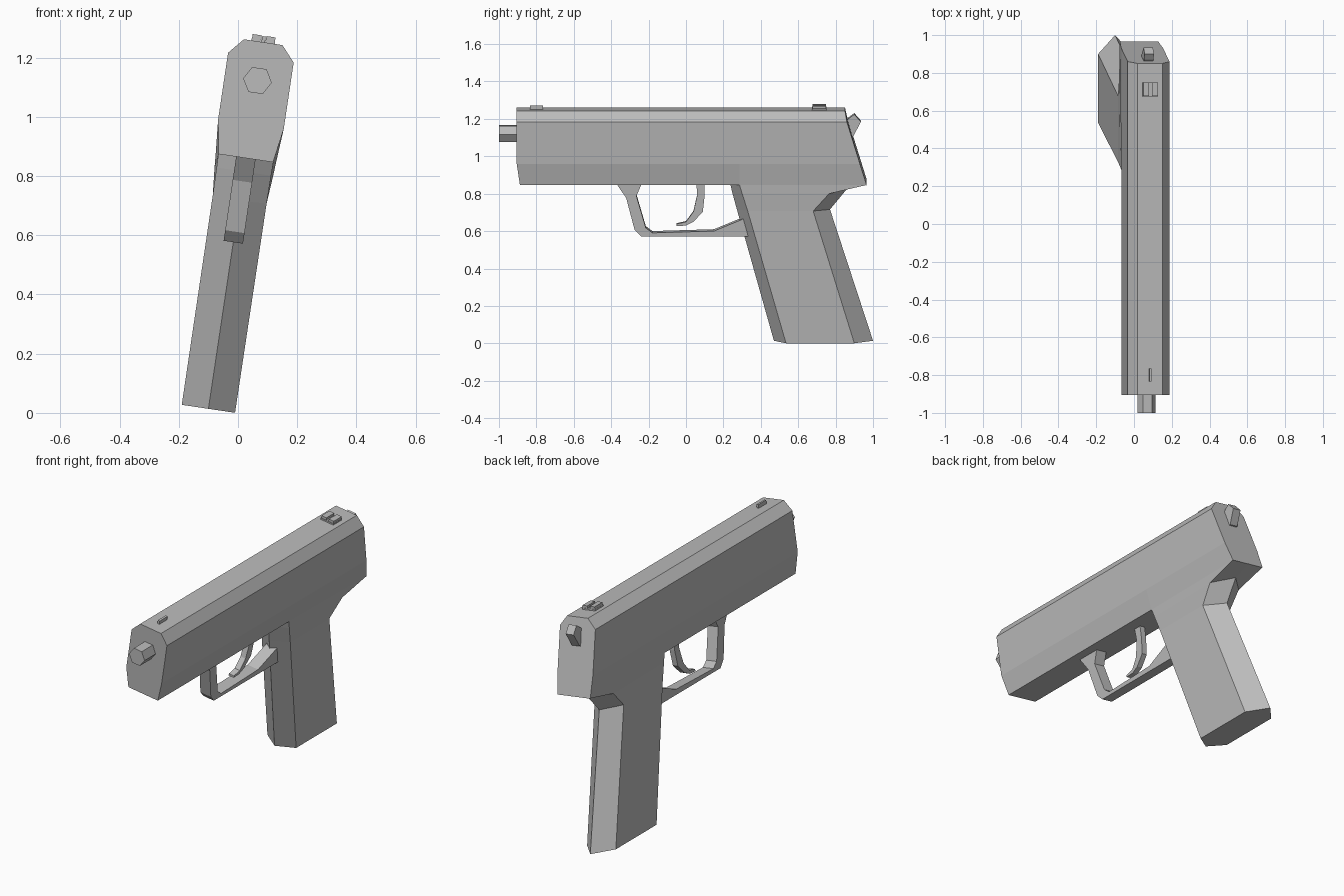
import bpy, bmesh, math
from mathutils import Matrix

if "Cube" in bpy.data.objects:
    bpy.data.objects.remove(bpy.data.objects["Cube"])

grey = bpy.data.materials.new("mid_grey")
grey.diffuse_color = (0.5, 0.5, 0.5, 1)
grey.use_nodes = True
grey.node_tree.nodes["Principled BSDF"].inputs["Base Color"].default_value = grey.diffuse_color

# Whole model leans sideways about the long (y) axis
LEAN = Matrix.Translation((-0.10, 0, 0.0138)) @ Matrix.Rotation(math.radians(8.5), 4, 'Y')


def finish(name, bm):
    bmesh.ops.recalc_face_normals(bm, faces=bm.faces)
    bm.transform(LEAN)
    mesh = bpy.data.meshes.new(name)
    bm.to_mesh(mesh)
    bm.free()
    mesh.materials.append(grey)
    ob = bpy.data.objects.new(name, mesh)
    bpy.context.collection.objects.link(ob)
    return ob


def loft(name, rings):
    """Skin a list of equal-length closed rings and cap both ends."""
    bm = bmesh.new()
    vs = [[bm.verts.new(p) for p in ring] for ring in rings]
    n = len(vs[0])
    for a, b in zip(vs, vs[1:]):
        for i in range(n):
            j = (i + 1) % n
            bm.faces.new((a[i], a[j], b[j], b[i]))
    bm.faces.new(vs[0])
    bm.faces.new(vs[-1])
    return finish(name, bm)


def plate(name, profile, half, cx=0.0):
    """Side profile (y, z) extruded across x."""
    return loft(name, [[(cx + s * half, y, z) for y, z in profile] for s in (-1, 1)])


def box(name, x0, x1, y0, y1, z0, z1):
    return plate(name, [(y0, z0), (y1, z0), (y1, z1), (y0, z1)], (x1 - x0) / 2, (x0 + x1) / 2)


# Slide and frame: mirrored eight-sided section, with raked front and rear
def slide_ring(ys, low):
    half = list(zip((low, 0.112, 0.112, 0.066), ys, (0.856, 0.972, 1.199, 1.252)))
    return half + [(-x, y, z) for x, y, z in reversed(half)]


loft("slide", [slide_ring((-0.888, -0.905, -0.905, -0.905), 0.093),
               slide_ring((0.285, 0.285, 0.285, 0.285), 0.094),
               slide_ring((0.966, 0.93, 0.86, 0.85), 0.103)])


# Grip: six-sided section with ridges front and back, flaring into the frame
def grip_ring(front, fz, fcorner, bcorner, back, bz, wf, wb, z):
    return [(0, front, fz), (wf, fcorner, z), (wb, bcorner, z),
            (0, back, bz), (-wb, bcorner, z), (-wf, fcorner, z)]


loft("grip", [grip_ring(0.47, 0.0, 0.535, 0.90, 1.0, 0.0, 0.091, 0.091, 0.0),
              grip_ring(0.272, 0.71, 0.33, 0.68, 0.77, 0.71, 0.092, 0.092, 0.715),
              grip_ring(0.245, 0.81, 0.30, 0.765, 0.86, 0.82, 0.093, 0.100, 0.81),
              grip_ring(0.235, 0.857, 0.286, 0.964, 0.966, 0.857, 0.094, 0.103, 0.857)])

# Barrel: hexagonal stub at the muzzle
loft("barrel", [[(0.049 * math.cos(i * math.pi / 3), y, 1.121 + 0.049 * math.sin(i * math.pi / 3))
                 for i in range(6)] for y in (-1.0, -0.88)])

# Trigger guard and trigger
plate("trigger_guard", [(-0.375, 0.858), (-0.32, 0.777), (-0.275, 0.605), (-0.24, 0.569),
                        (0.34, 0.569), (0.31, 0.665), (0.15, 0.598), (-0.18, 0.588),
                        (-0.215, 0.615), (-0.265, 0.787), (-0.235, 0.858)], 0.033)
plate("trigger", [(0.055, 0.858), (0.06, 0.79), (0.04, 0.70), (0.0, 0.645), (-0.05, 0.633),
                  (-0.05, 0.622), (0.0, 0.625), (0.04, 0.645), (0.09, 0.70), (0.10, 0.79),
                  (0.10, 0.858)], 0.016)

# Hammer at the rear
plate("hammer", [(0.84, 1.17), (0.87, 1.205), (0.90, 1.227), (0.935, 1.187),
                 (0.895, 1.11), (0.87, 1.10)], 0.025)

# Sights
box("front_sight", -0.006, 0.006, -0.835, -0.765, 1.24, 1.272)
box("rear_sight_base", -0.04, 0.04, 0.675, 0.75, 1.24, 1.26)
for side, s in (("left", -1), ("right", 1)):
    a, b = sorted((s * 0.008, s * 0.039))
    box("rear_sight_" + side, a, b, 0.677, 0.748, 1.255, 1.274)
